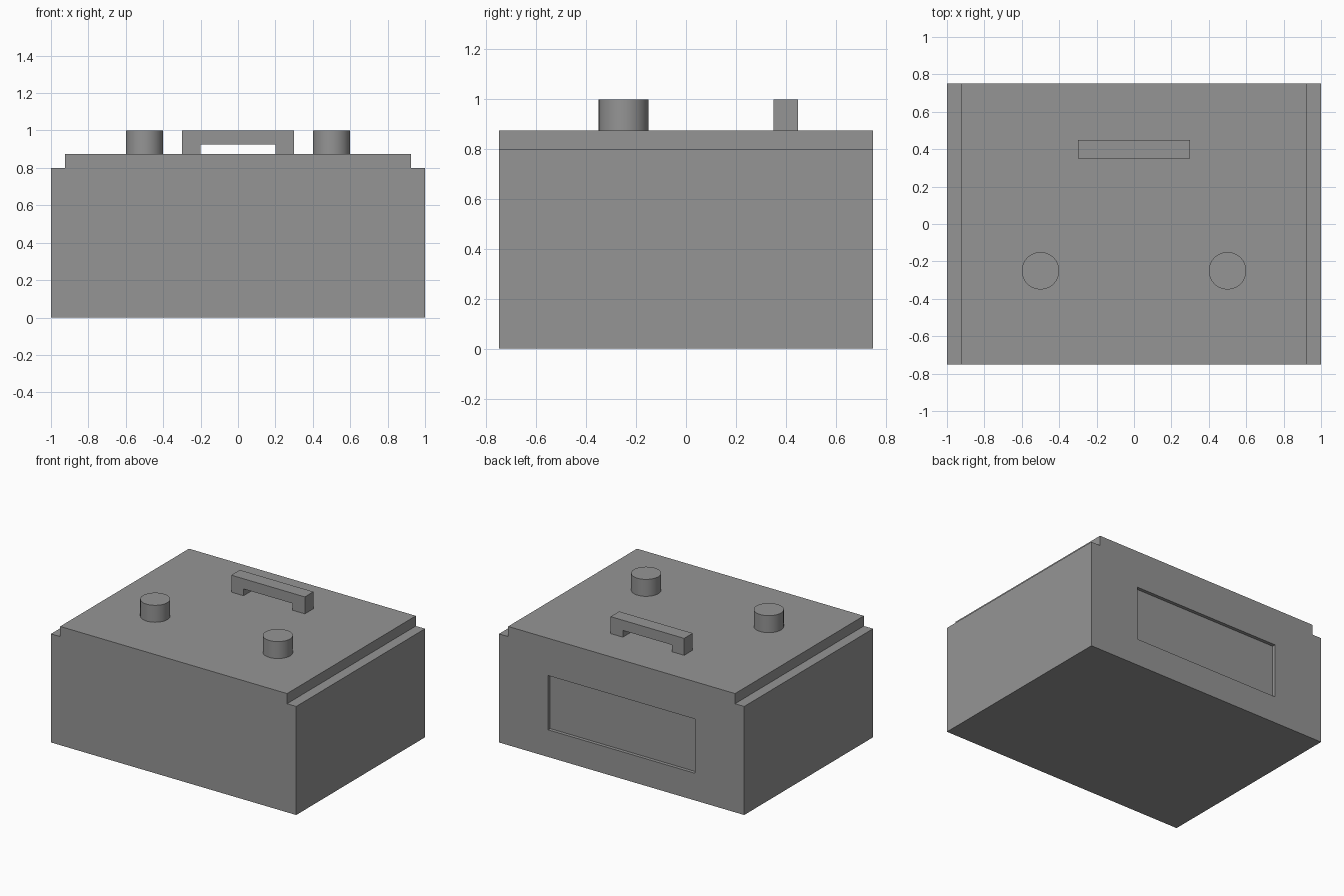
import bpy
import bmesh
from mathutils import Vector

cube = bpy.data.objects.get("Cube")
if cube:
    bpy.data.objects.remove(cube, do_unlink=True)

WIDTH, DEPTH = 2.0, 1.5
BODY_TOP, DECK_TOP, TOP = 0.8, 0.875, 1.0
LEDGE = 0.075

grey = bpy.data.materials.new("mid grey")
grey.use_nodes = True
colour = (0.3, 0.3, 0.3, 1)
grey.diffuse_color = colour
grey.node_tree.nodes["Principled BSDF"].inputs["Base Color"].default_value = colour


def add_object(name, bm):
    """Turn a bmesh into a named grey object."""
    bmesh.ops.recalc_face_normals(bm, faces=bm.faces)
    mesh = bpy.data.meshes.new(name)
    bm.to_mesh(mesh)
    bm.free()
    mesh.materials.append(grey)
    obj = bpy.data.objects.new(name, mesh)
    bpy.context.collection.objects.link(obj)
    return obj


def largest_face(bm, direction):
    """Largest face looking along direction."""
    bm.normal_update()
    faces = [f for f in bm.faces if f.normal.dot(direction) > 0.9]
    return max(faces, key=lambda f: f.calc_area())


def push(bm, face, offset):
    """Extrude one face by an offset."""
    moved = bmesh.ops.extrude_discrete_faces(bm, faces=[face])["faces"][0]
    bmesh.ops.translate(bm, vec=offset, verts=moved.verts)


# Body: a box split lengthwise by the two side ledges
bm = bmesh.new()
bmesh.ops.create_cube(bm, size=1)
bmesh.ops.scale(bm, vec=(WIDTH, DEPTH, BODY_TOP), verts=bm.verts)
bmesh.ops.translate(bm, vec=(0, 0, BODY_TOP / 2), verts=bm.verts)
for side in (-1, 1):
    bmesh.ops.bisect_plane(bm, geom=bm.verts[:] + bm.edges[:] + bm.faces[:],
                           plane_co=(side * (WIDTH / 2 - LEDGE), 0, 0), plane_no=(1, 0, 0))

# Raised deck between the ledges
push(bm, largest_face(bm, Vector((0, 0, 1))), (0, 0, DECK_TOP - BODY_TOP))

# Shallow rectangular recess in the back
panel = largest_face(bm, Vector((0, 1, 0)))
bmesh.ops.inset_individual(bm, faces=[panel], thickness=0.1)
for v in panel.verts:
    v.co.x = 0.6 if v.co.x > 0 else -0.6
    v.co.z = 0.6 if v.co.z > BODY_TOP / 2 else 0.2
push(bm, panel, (0, -0.025, 0))
add_object("body", bm)

# Handle: bridge profile extruded front to back
bm = bmesh.new()
half = [(0.3, TOP), (0.3, DECK_TOP), (0.2, DECK_TOP), (0.2, 0.925)]
outline = half + [(-x, z) for x, z in reversed(half)]
bridge = bm.faces.new([bm.verts.new((x, 0.35, z)) for x, z in outline])
ext = bmesh.ops.extrude_face_region(bm, geom=[bridge])["geom"]
bmesh.ops.translate(bm, vec=(0, 0.1, 0),
                    verts=[g for g in ext if isinstance(g, bmesh.types.BMVert)])
add_object("handle", bm)

# Two round knobs near the front
for name, x in (("left_knob", 0.5), ("right_knob", -0.5)):
    bm = bmesh.new()
    bmesh.ops.create_cone(bm, cap_ends=True, segments=64, radius1=0.1, radius2=0.1,
                          depth=TOP - DECK_TOP)
    bmesh.ops.translate(bm, vec=(x, -0.25, (TOP + DECK_TOP) / 2), verts=bm.verts)
    knob = add_object(name, bm)
    bpy.ops.object.select_all(action="DESELECT")
    knob.select_set(True)
    bpy.context.view_layer.objects.active = knob
    bpy.ops.object.shade_smooth_by_angle()
